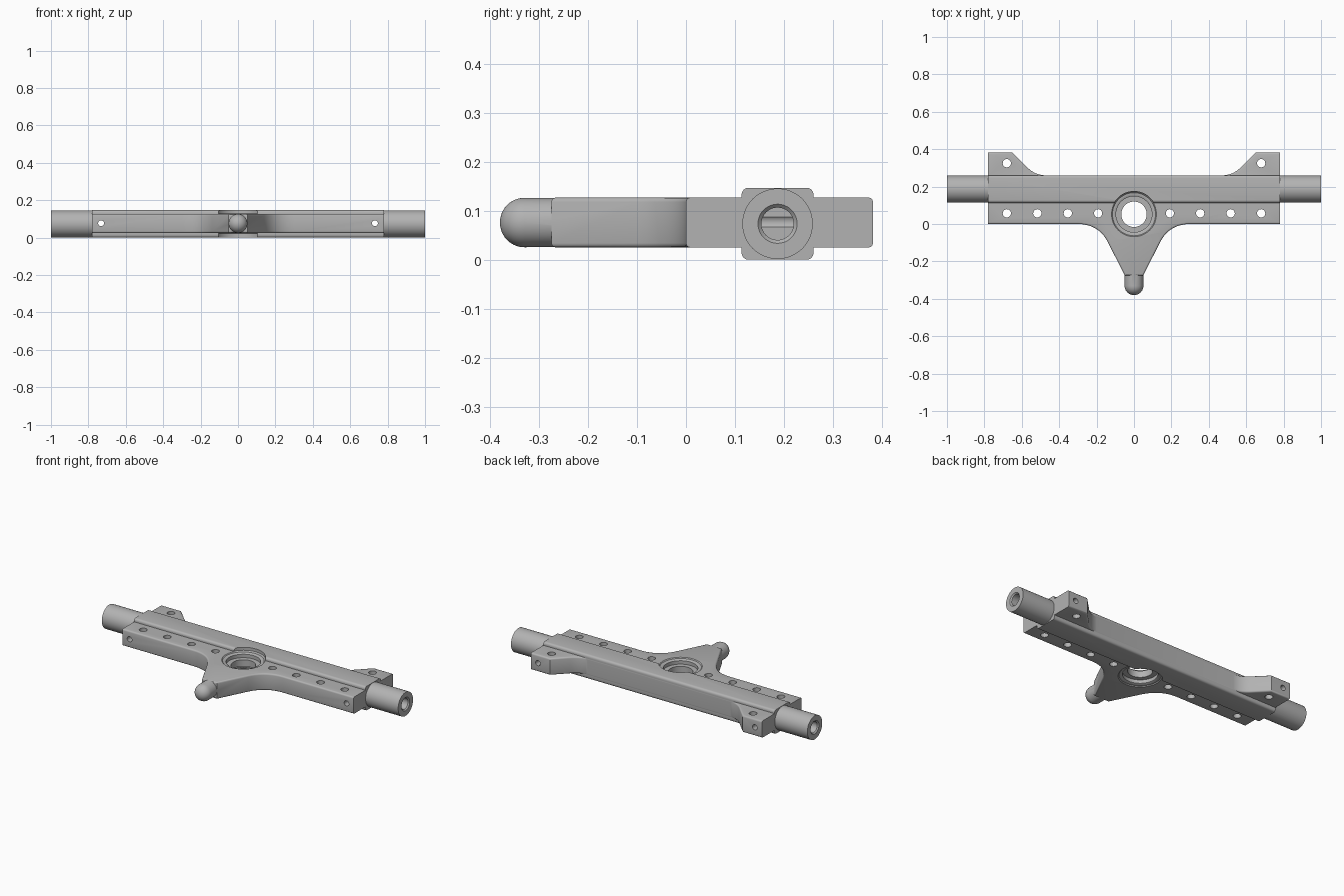
import bpy, bmesh
from math import pi, sin, cos
from mathutils import Matrix, Vector

if "Cube" in bpy.data.objects:
    bpy.data.objects.remove(bpy.data.objects["Cube"])

HALF = 0.78            # half length of the plate
MID = 0.0735           # mid height
TUBE_Y = 0.187         # tube axis
RING_Y = 0.052         # bearing seat centre

grey = bpy.data.materials.new("plain grey")
grey.use_nodes = True
grey.diffuse_color = (0.45, 0.45, 0.45, 1)
grey.node_tree.nodes["Principled BSDF"].inputs["Base Color"].default_value = grey.diffuse_color


def finish(name, bm):
    bmesh.ops.recalc_face_normals(bm, faces=bm.faces)
    mesh = bpy.data.meshes.new(name)
    bm.to_mesh(mesh)
    bm.free()
    mesh.materials.append(grey)
    obj = bpy.data.objects.new(name, mesh)
    bpy.context.collection.objects.link(obj)
    return obj


def lathe(name, profile, origin, axis, sides=48):
    """Closed solid from (radius, height) points, turned about an axis."""
    bm = bmesh.new()
    rings = [[bm.verts.new((r * cos(2 * pi * i / sides), r * sin(2 * pi * i / sides), h))
              for i in range(sides)] for r, h in profile]
    for a, b in zip(rings, rings[1:]):
        for i in range(sides):
            j = (i + 1) % sides
            bm.faces.new((a[i], a[j], b[j], b[i]))
    bm.faces.new(rings[0])
    bm.faces.new(rings[-1])
    turn = Vector((0, 0, 1)).rotation_difference(Vector(axis)).to_matrix().to_4x4()
    bm.transform(Matrix.Translation(origin) @ turn)
    return finish(name, bm)


def extrude(bm, points, vector):
    face = bm.faces.new([bm.verts.new(p) for p in points])
    new = bmesh.ops.extrude_face_region(bm, geom=[face])["geom"]
    bmesh.ops.translate(bm, vec=vector, verts=[v for v in new if isinstance(v, bmesh.types.BMVert)])


def fillet(a, corner, b, steps=10):
    a, corner, b = Vector(a), Vector(corner), Vector(b)
    ts = [i / steps for i in range(steps + 1)]
    return [tuple(a * (1 - t) ** 2 + corner * 2 * t * (1 - t) + b * t * t) for t in ts]


def boolean(target, tool, operation):
    mod = target.modifiers.new("join", 'BOOLEAN')
    mod.operation, mod.solver, mod.object = operation, 'EXACT', tool
    bpy.context.view_layer.objects.active = target
    bpy.ops.object.modifier_apply(modifier=mod.name)
    bpy.data.objects.remove(tool)


# Flat plate with a pointed front arm and two rear ears
right = [(0.05, -0.275)]
right += fillet((0.139, -0.098), (0.19, 0), (0.3, 0))
right += [(HALF, 0), (HALF, 0.382), (0.65, 0.382)]
right += fillet((0.57, 0.302), (0.528, 0.26), (0.47, 0.26))
right += [(0.46, 0.25)]
outline = right + [(-x, y) for x, y in reversed(right)]
bm = bmesh.new()
extrude(bm, [(x, y, 0.025) for x, y in outline], (0, 0, 0.102))
rims = [e for e in bm.edges
        if abs(e.verts[0].co.z - e.verts[1].co.z) < 0.001
        and not all(abs(v.co.x) > HALF - 0.001 for v in e.verts)]
bmesh.ops.bevel(bm, geom=rims, offset=0.009, segments=3, profile=0.5, affect='EDGES')
body = finish("cross_bar_body", bm)

# Thick beam with rounded long edges
bm = bmesh.new()
bmesh.ops.create_cube(bm, size=1, matrix=Matrix.Translation((0, TUBE_Y, MID))
                      @ Matrix.Diagonal((2 * HALF + 0.001, 0.147, 0.147, 1)))
long_edges = [e for e in bm.edges if abs(e.verts[0].co.x - e.verts[1].co.x) > 1]
bmesh.ops.bevel(bm, geom=long_edges, offset=0.014, segments=4, profile=0.5, affect='EDGES')
boolean(body, finish("beam", bm), 'UNION')

# Round front stud with a ball end
R = 0.05
dome = [(R * cos(a) + 0.0005, 0.13 + R * sin(a)) for a in [i * pi / 20 for i in range(11)]]
stud = lathe("stud", [(R, 0)] + dome, (0, -0.2, 0.076), (0, -1, 0))
boolean(body, stud, 'UNION')

# End tubes with a stepped bore
for side in (-1, 1):
    tube = lathe("tube", [(0.072, 0.7), (0.072, 1)], (0, TUBE_Y, MID), (side, 0, 0))
    boolean(body, tube, 'UNION')
    bore = lathe("bore", [(0.033, 0.72), (0.033, 0.993), (0.043, 1.003), (0.043, 1.05)],
                 (0, TUBE_Y, MID), (side, 0, 0))
    boolean(body, bore, 'DIFFERENCE')

# Bearing seat, stepped from above and below
top = [(0.068, 0.02), (0.096, 0.02), (0.096, 0.041), (0.105, 0.046),
       (0.115, 0.046), (0.122, 0.053), (0.122, 0.1)]
seat = [(r, -h) for r, h in reversed(top)] + top
boolean(body, lathe("seat", seat, (0, RING_Y, 0.076), (0, 0, 1), 64), 'DIFFERENCE')

# Bolt holes: vertical row, ears, and the cross holes
for side in (-1, 1):
    spots = [(x, 0.057) for x in (0.192, 0.354, 0.517, 0.68)] + [(0.68, 0.325)]
    for x, y in spots:
        hole = lathe("hole", [(0.022, -0.1), (0.022, 0.3)], (side * x, y, 0), (0, 0, 1), 24)
        boolean(body, hole, 'DIFFERENCE')
    cross = lathe("hole", [(0.016, -0.1), (0.016, 0.5)], (side * 0.732, 0, 0.077), (0, 1, 0), 24)
    boolean(body, cross, 'DIFFERENCE')

bpy.ops.object.select_all(action='DESELECT')
body.select_set(True)
bpy.context.view_layer.objects.active = body
bpy.ops.object.shade_smooth_by_angle(angle=0.6)
